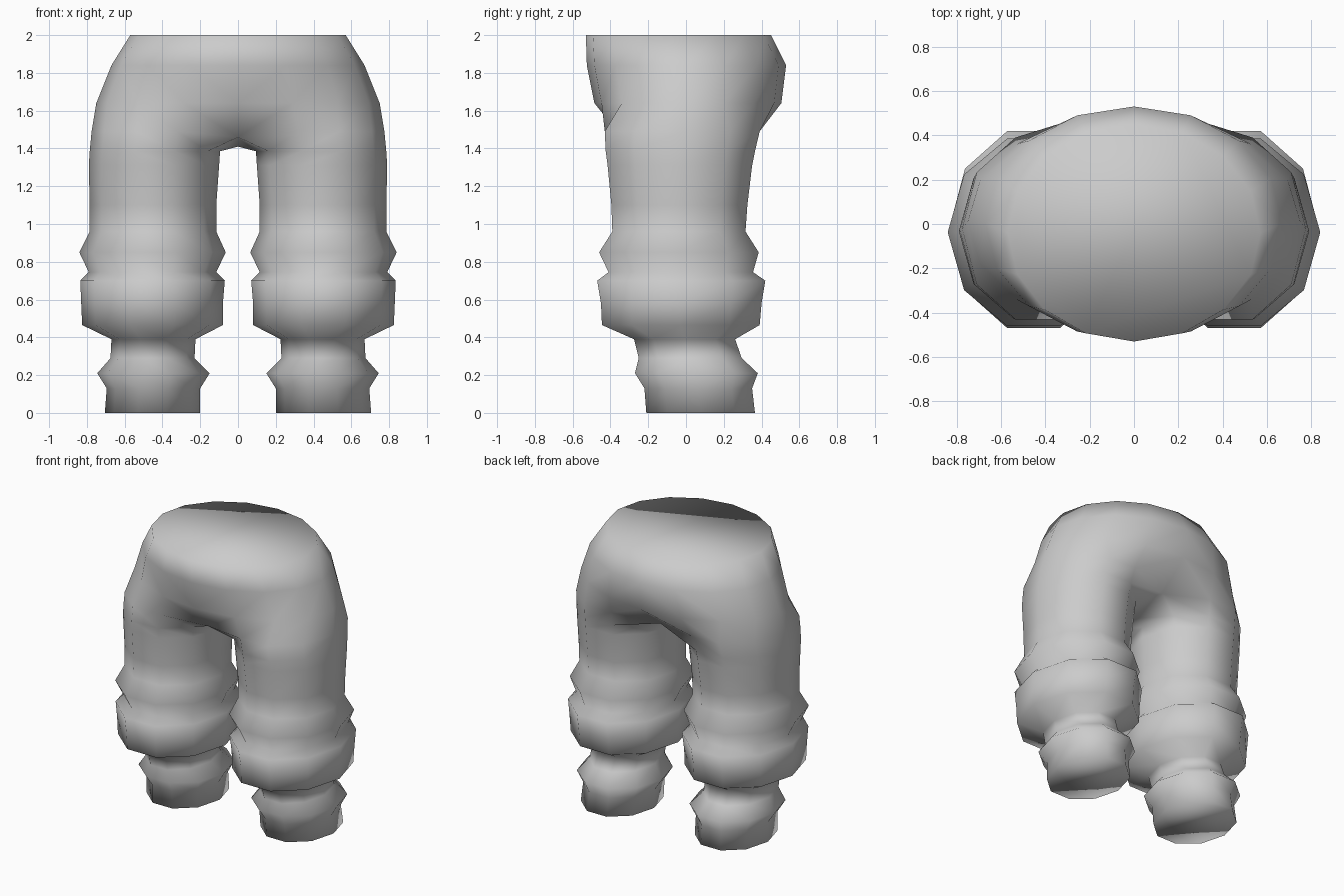
import bpy, bmesh
from math import cos, sin, pi

cube = bpy.data.objects.get("Cube")
if cube:
    bpy.data.objects.remove(cube)

grey = bpy.data.materials.new("plain grey")
grey.use_nodes = True
grey.diffuse_color = (0.6, 0.6, 0.6, 1)
grey.node_tree.nodes["Principled BSDF"].inputs["Base Color"].default_value = (0.6, 0.6, 0.6, 1)

# Leg rings: height, inner x, outer x, front y, back y
LEG = [
    (0.00, 0.20, 0.705, -0.21, 0.365),
    (0.13, 0.20, 0.695, -0.22, 0.35),
    (0.21, 0.15, 0.745, -0.27, 0.38),
    (0.29, 0.23, 0.675, -0.25, 0.295),
    (0.39, 0.225, 0.67, -0.275, 0.26),
    (0.465, 0.08, 0.825, -0.445, 0.39),
    (0.58, 0.08, 0.83, -0.45, 0.40),
    (0.70, 0.07, 0.835, -0.47, 0.42),
    (0.745, 0.115, 0.79, -0.41, 0.355),
    (0.85, 0.065, 0.84, -0.46, 0.385),
    (0.96, 0.115, 0.785, -0.39, 0.315),
    (1.10, 0.115, 0.785, -0.395, 0.325),
    (1.31, 0.10, 0.79, -0.415, 0.35),
    (1.385, 0.095, 0.785, -0.425, 0.365),
]
# Hip rings: height, half width, front y, back y
HIPS = [
    (1.64, 0.75, -0.485, 0.505),
    (1.84, 0.67, -0.525, 0.53),
    (2.00, 0.57, -0.53, 0.45),
]
SIDES = 10

bm = bmesh.new()


def leg_ring(z, inner, outer, front, back):
    """Ten-sided ring; index 0 is the outer side, 5 the inner side."""
    cx, rx = (inner + outer) / 2, (outer - inner) / 2
    cy, ry = (front + back) / 2, (back - front) / 2 / sin(2 * pi / 5)
    return [bm.verts.new((cx + rx * cos(2 * pi * k / SIDES),
                          cy + ry * sin(2 * pi * k / SIDES), z)) for k in range(SIDES)]


def hip_ring(z, rx, front, back):
    """Half ring from the front centre round the side to the back centre."""
    cy, ry = (front + back) / 2, (back - front) / 2
    ring = []
    for k in range(-4, 5):
        a = k * pi / 8
        x = 0 if abs(k) == 4 else rx * cos(a)
        ring.append(bm.verts.new((x, cy + ry * sin(a), z)))
    return ring


def bridge(low, high, closed):
    n = len(low)
    for i in range(n if closed else n - 1):
        j = (i + 1) % n
        bm.faces.new((low[i], low[j], high[j], high[i]))


# Leg, closed at the foot
rings = [leg_ring(*r) for r in LEG]
bm.faces.new(list(reversed(rings[0])))
for low, high in zip(rings, rings[1:]):
    bridge(low, high, True)

# Crotch ring: the three inner points meet the centre plane
crotch = leg_ring(1.49, 0.08, 0.775, -0.43, 0.39)
for k, y, z in ((4, 0.29, 1.46), (5, -0.02, 1.41), (6, -0.34, 1.46)):
    crotch[k].co = (0, y, z)
bridge(rings[-1], crotch, True)

# Hips and flat waist cap
half = [crotch[k % SIDES] for k in range(-4, 5)]
for r in HIPS:
    upper = hip_ring(*r)
    bridge(half, upper, False)
    half = upper
bm.faces.new(half)

# Mirror to the other side and join along the centre plane
copy = bmesh.ops.duplicate(bm, geom=bm.verts[:] + bm.edges[:] + bm.faces[:])["geom"]
for v in (g for g in copy if isinstance(g, bmesh.types.BMVert)):
    v.co.x = -v.co.x
bmesh.ops.reverse_faces(bm, faces=[g for g in copy if isinstance(g, bmesh.types.BMFace)])
bmesh.ops.remove_doubles(bm, verts=bm.verts[:], dist=0.0005)
seam = [e for e in bm.edges if all(abs(v.co.x) < 0.001 and v.co.z > 1.99 for v in e.verts)]
bmesh.ops.dissolve_edges(bm, edges=seam, use_verts=False)
bmesh.ops.recalc_face_normals(bm, faces=bm.faces[:])
for f in bm.faces:
    f.smooth = True

mesh = bpy.data.meshes.new("trousers")
bm.to_mesh(mesh)
bm.free()
mesh.materials.append(grey)
trousers = bpy.data.objects.new("trousers", mesh)
bpy.context.collection.objects.link(trousers)
